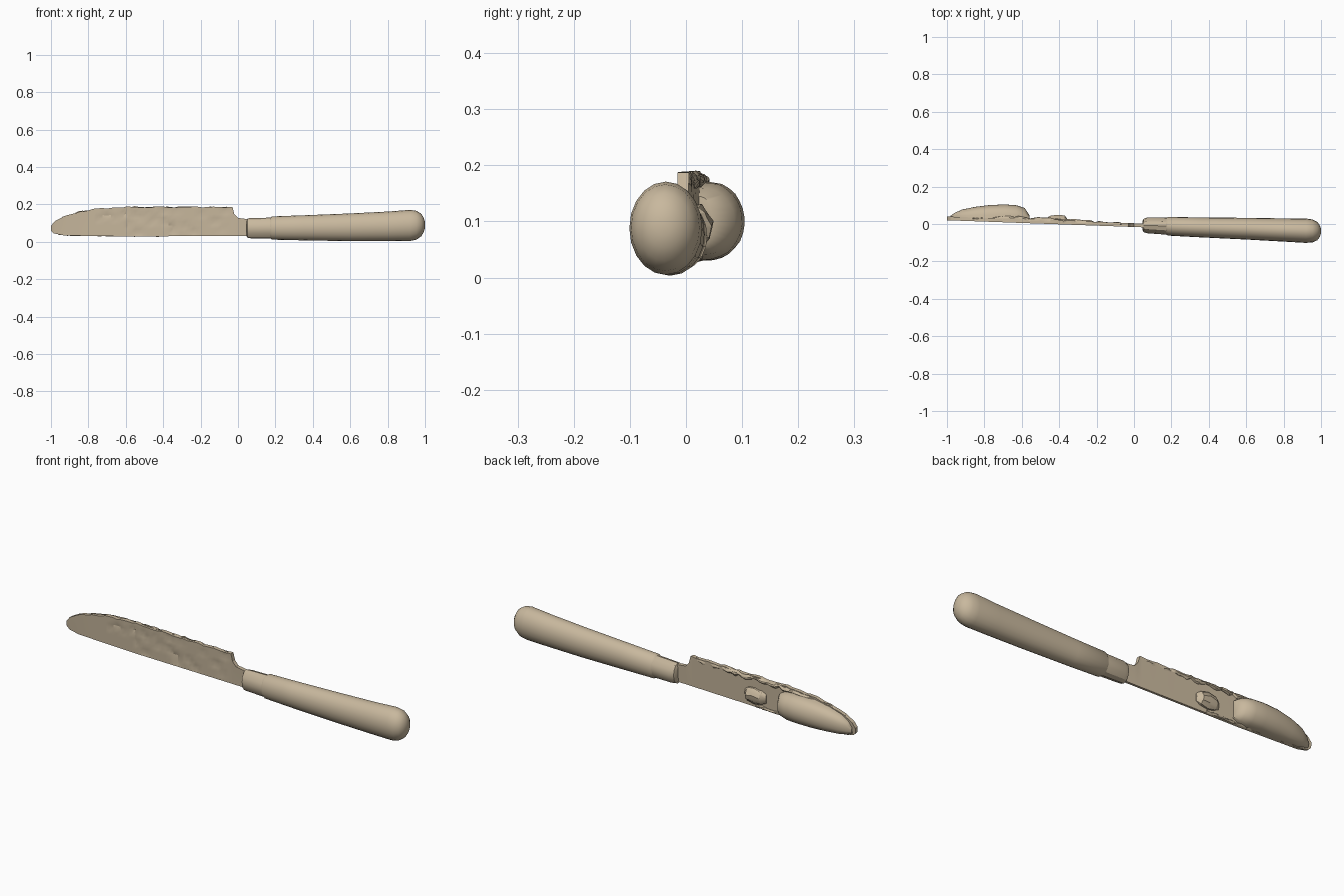
import bpy, bmesh, random
from math import sin, cos, pi

random.seed(4)
cube = bpy.data.objects.get("Cube")
if cube:
    bpy.data.objects.remove(cube)

mat = bpy.data.materials.new("warm tan")
mat.use_nodes = True
TAN = (0.58, 0.48, 0.34, 1)
mat.diffuse_color = TAN
mat.node_tree.nodes["Principled BSDF"].inputs["Base Color"].default_value = TAN


def loft(name, rings, angle):
    """Skin a row of closed point rings and cap both ends."""
    bm = bmesh.new()
    loops = [[bm.verts.new(p) for p in ring] for ring in rings]
    n = len(loops[0])
    for a, b in zip(loops, loops[1:]):
        for i in range(n):
            j = (i + 1) % n
            bm.faces.new((a[i], a[j], b[j], b[i]))
    bm.faces.new(loops[0])
    bm.faces.new(loops[-1])
    bmesh.ops.recalc_face_normals(bm, faces=bm.faces)
    mesh = bpy.data.meshes.new(name)
    bm.to_mesh(mesh)
    bm.free()
    mesh.materials.append(mat)
    ob = bpy.data.objects.new(name, mesh)
    bpy.context.collection.objects.link(ob)
    bpy.ops.object.select_all(action="DESELECT")
    ob.select_set(True)
    bpy.context.view_layer.objects.active = ob
    bpy.ops.object.shade_smooth_by_angle(angle=angle)
    return ob


def interp(table, x):
    for (x0, v0), (x1, v1) in zip(table, table[1:]):
        if x <= x1:
            return v0 + (v1 - v0) * max(0, x - x0) / (x1 - x0)
    return table[-1][1]


def mid_y(x):
    return -0.006 - 0.036 * x


def oval(x, y, z, ry, rz, sides=20):
    return [(x, y + ry * cos(2 * pi * i / sides), z + rz * sin(2 * pi * i / sides))
            for i in range(sides)]


# Blade: thin slab with a rounded tip, a heel step and a pitted front
SPINE = [(-1, 0.085), (-0.98, 0.11), (-0.93, 0.137), (-0.85, 0.162), (-0.76, 0.177),
         (-0.6, 0.187), (-0.03, 0.187), (-0.02, 0.15), (0.0, 0.128), (0.08, 0.118)]
EDGE = [(-1, 0.06), (-0.985, 0.045), (-0.93, 0.034), (-0.6, 0.029), (0.08, 0.032)]
ROWS = 9
columns = sorted({x for x, _ in SPINE + EDGE} | {-0.9 + 0.022 * i for i in range(40)})
rings = []
for x in columns:
    low, high = interp(EDGE, x), interp(SPINE, x)
    if -0.9 < x < -0.04:
        high += random.uniform(-0.004, 0.003)
    front, back = [], []
    for r in range(ROWS):
        t = r / (ROWS - 1)
        z = low + (high - low) * t
        half = 0.006 + 0.004 * t
        pit = 0
        if -0.75 < x < -0.04 and 0 < r < ROWS - 1 and random.random() < 0.12:
            pit = random.uniform(0.004, 0.008)
        front.append((x, mid_y(x) - half + pit, z))
        back.append((x, mid_y(x) + half, z))
    rings.append(front + back[::-1])
loft("blade", rings, 0.4)


# Lumps on the back of the blade: half-ovals with a flat side on the blade
def dome(name, stations, rough, angle, sides=16):
    rings = []
    for x, top, low, high in stations:
        base = mid_y(x) + 0.004
        ring = []
        for i in range(sides):
            a = pi * i / (sides - 1)
            bulge = sin(a) ** 0.75 if 0 < i < sides - 1 else 0
            y = base + max(0.001, top - base) * bulge
            z = (low + high) / 2 - (high - low) / 2 * cos(a)
            ring.append((x, y + random.uniform(-rough, 0), z + random.uniform(-rough, rough)))
        rings.append(ring)
    loft(name, rings, angle)


dome("back_bulge", [(-0.98, 0.045, 0.052, 0.085), (-0.96, 0.06, 0.045, 0.11),
                    (-0.92, 0.078, 0.037, 0.135), (-0.85, 0.092, 0.032, 0.155),
                    (-0.77, 0.102, 0.03, 0.168), (-0.69, 0.105, 0.03, 0.172),
                    (-0.63, 0.101, 0.032, 0.17), (-0.585, 0.087, 0.04, 0.16),
                    (-0.56, 0.05, 0.055, 0.145)], 0.001, 0.8)
dome("back_lump", [(-0.475, 0.027, 0.07, 0.11), (-0.45, 0.044, 0.055, 0.125),
                   (-0.41, 0.05, 0.05, 0.13), (-0.37, 0.046, 0.058, 0.125),
                   (-0.35, 0.022, 0.075, 0.11)], 0.005, 0.4, 10)

# Rough ridges along the spine and the cutting edge
ridge = []
for i in range(42):
    x = -0.94 + 0.0215 * i
    high = interp(SPINE, x)
    top = mid_y(x) + interp([(-0.94, 0.008), (-0.6, 0.025), (-0.36, 0.02), (-0.04, 0.011)], x)
    ridge.append((x, top + random.uniform(-0.006, 0.004),
                  high - random.uniform(0.015, 0.03), high + random.uniform(-0.004, 0.002)))
dome("spine_ridge", ridge, 0.003, 0.4, 7)
burr = []
for i in range(24):
    x = -0.96 + 0.024 * i
    burr.append((x, mid_y(x) + random.uniform(0.009, 0.018), interp(EDGE, x) - 0.001,
                 interp(EDGE, x) + random.uniform(0.01, 0.018)))
dome("edge_burr", burr, 0.002, 0.4, 6)

# Collar between blade and handle
loft("collar", [oval(0.045, -0.008, 0.073, 0.022, 0.04, 12),
                oval(0.052, -0.008, 0.073, 0.036, 0.053, 12),
                oval(0.075, -0.007, 0.073, 0.043, 0.054, 12),
                oval(0.19, -0.012, 0.074, 0.046, 0.056, 12)], 0.5)

# Handle: swelling towards a rounded end
loft("handle", [oval(*s) for s in [
    (0.172, -0.012, 0.074, 0.044, 0.055), (0.182, -0.012, 0.074, 0.05, 0.062),
    (0.35, -0.018, 0.075, 0.053, 0.067), (0.6, -0.025, 0.078, 0.058, 0.074),
    (0.8, -0.032, 0.083, 0.062, 0.079), (0.92, -0.036, 0.088, 0.065, 0.083),
    (0.955, -0.037, 0.089, 0.061, 0.077), (0.98, -0.038, 0.09, 0.049, 0.06),
    (0.994, -0.038, 0.09, 0.03, 0.037), (1.0, -0.038, 0.09, 0.012, 0.015)]], 0.9)
